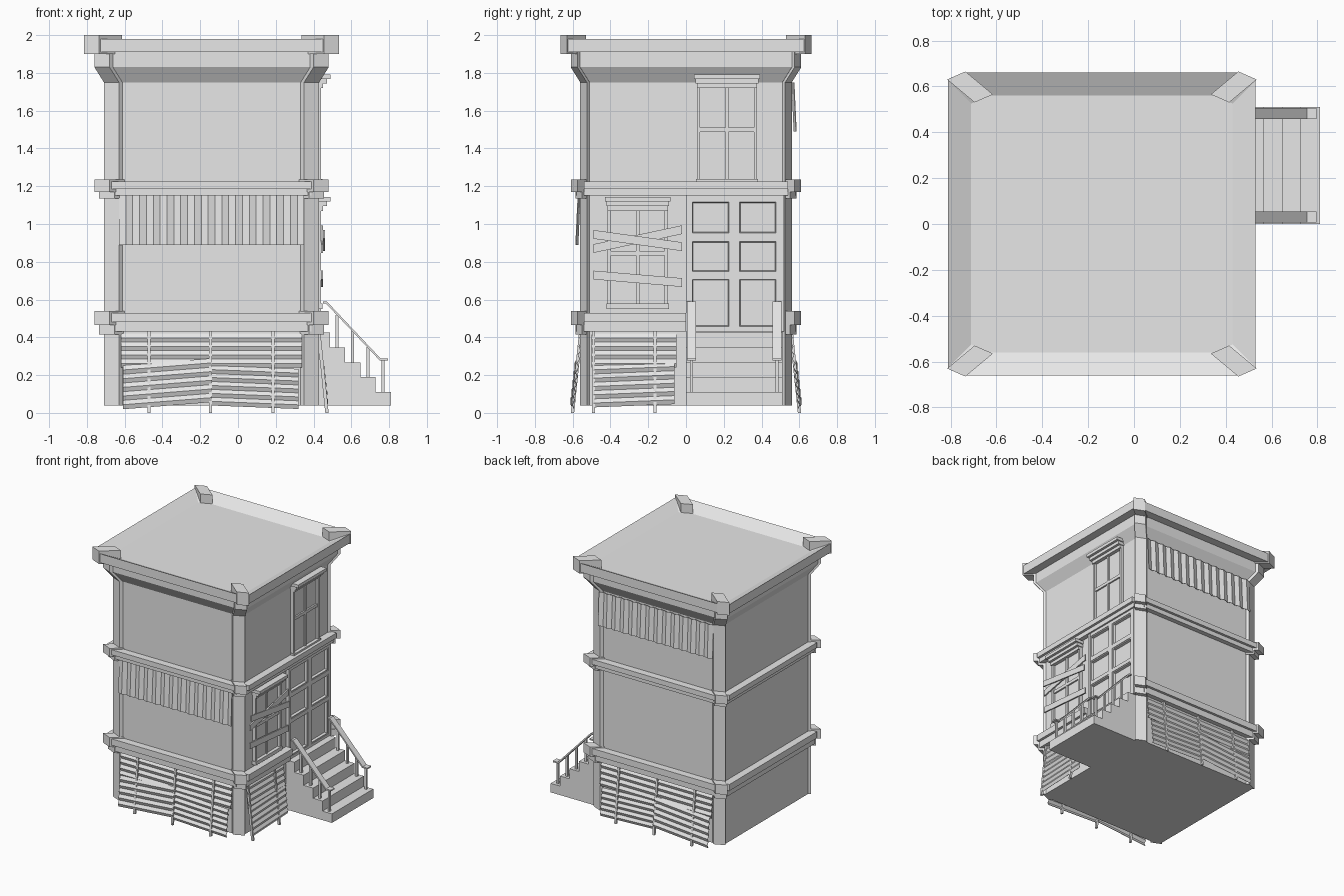
import bpy, bmesh
from mathutils import Vector

if "Cube" in bpy.data.objects:
    bpy.data.objects.remove(bpy.data.objects["Cube"], do_unlink=True)

GREY = bpy.data.materials.new("plain grey")
GREY.use_nodes = True
GREY.diffuse_color = (0.8, 0.8, 0.8, 1)
GREY.node_tree.nodes["Principled BSDF"].inputs["Base Color"].default_value = (0.8, 0.8, 0.8, 1)

CX, HX, HY = -0.14, 0.57, 0.56      # tower centre and half sizes
CHX, CHY = 0.08, 0.035              # corner chamfer
RIGHT_SIDE = "right"


def finish(name, bm):
    bmesh.ops.recalc_face_normals(bm, faces=bm.faces)
    mesh = bpy.data.meshes.new(name)
    bm.to_mesh(mesh)
    bm.free()
    mesh.materials.append(GREY)
    obj = bpy.data.objects.new(name, mesh)
    bpy.context.collection.objects.link(obj)
    return obj


def loft(name, rings):
    """Skin a stack of closed outlines and cap both ends."""
    bm = bmesh.new()
    loops = [[bm.verts.new(p) for p in ring] for ring in rings]
    n = len(loops[0])
    for a, b in zip(loops, loops[1:]):
        for i in range(n):
            j = (i + 1) % n
            bm.faces.new((a[i], a[j], b[j], b[i]))
    bm.faces.new(loops[0])
    bm.faces.new(loops[-1])
    return finish(name, bm)


def at(side, u, z, out):
    """Point on a wall: u along it, out measured away from it."""
    if side == "front":
        return Vector((u, -HY - out, z))
    if side == "back":
        return Vector((u, HY + out, z))
    if side == "left":
        return Vector((CX - HX - out, u, z))
    return Vector((CX + HX + out, u, z))


def plate(name, side, pts, o0, o1):
    return loft(name, [[at(side, u, z, o) for u, z in pts] for o in (o0, o1)])


def block(name, side, u0, u1, z0, z1, o0, o1):
    return plate(name, side, [(u0, z0), (u1, z0), (u1, z1), (u0, z1)], o0, o1)


def octagon(d, z):
    x, y = HX + d, HY + d
    q = [(x, y - CHY), (x - CHX, y)]
    pts = q + [(-a, b) for a, b in reversed(q)]
    pts += [(-a, -b) for a, b in pts]
    return [(CX + a, b, z) for a, b in pts]


def corners(name, levels):
    """Diagonal corner pieces, one on each corner."""
    for sx in (-1, 1):
        for sy in (-1, 1):
            rings = []
            for d, z in levels:
                x, y = HX + d, HY + d
                pts = [(x, y - CHY), (x - CHX, y),
                       (x - CHX - 0.12, y - 0.1), (x - 0.12, y - CHY - 0.1)]
                rings.append([(CX + sx * a, sy * b, z) for a, b in pts])
            loft(name, rings)


def sheet(name, side, u0, u1, z0, z1, nu, nz, tilt, out):
    """Thin corrugated sheet; out(i, j, z) gives its relief."""
    bm = bmesh.new()
    grid = []
    for j in range(nz + 1):
        row = []
        for i in range(nu + 1):
            u = u0 + (u1 - u0) * i / nu
            z = z0 + (z1 - z0) * j / nz
            row.append(bm.verts.new(at(side, u, z + tilt * (u - u0), out(i, j, z))))
        grid.append(row)
    for a, b in zip(grid, grid[1:]):
        for i in range(nu):
            bm.faces.new((a[i], a[i + 1], b[i + 1], b[i]))
    obj = finish(name, bm)
    mod = obj.modifiers.new("thickness", "SOLIDIFY")
    mod.thickness = 0.004
    mod.offset = 0


# Tower walls, flared cornice and dished roof
loft("tower_body", [octagon(d, z) for d, z in (
    (-0.015, 0.04), (-0.015, 1.75), (0.035, 1.83), (0.035, 1.91),
    (0.1, 1.91), (0.1, 1.98), (0, 1.93))])
corners("corner_pilaster", [(0, 0.04), (0, 1.75)])
corners("cornice_corner", [(0, 1.75), (0.05, 1.83), (0.05, 1.91)])
corners("roof_corner", [(0.105, 1.9), (0.105, 2.0)])

# Two stepped floor bands with corner blocks
for z, low, high, split in ((0.43, 0.05, 0.1, True), (1.15, 0.035, 0.075, False)):
    for side in ("front", "back", "left", RIGHT_SIDE):
        half = HX - 0.04 if side in ("front", "back") else HY - 0.02
        mid = CX if side in ("front", "back") else 0
        end = 0 if split and side == RIGHT_SIDE else mid + half
        block("band_lower_step", side, mid - half, end, z, z + low, -0.05, 0.022)
        block("band_upper_step", side, mid - half, end, z + low, z + high, -0.05, 0.042)
    corners("band_corner_lower", [(0.025, z - 0.015), (0.025, z + low - 0.015)])
    corners("band_corner_upper", [(0.05, z + low - 0.015), (0.05, z + high + 0.01)])


# Corrugated awnings
def awning_relief(i, j, z):
    return 0.012 * (i % 2) + 0.012 * (1 - j)


for side, top in (("front", 1.15), ("back", 1.75)):
    sheet("awning", side, -0.63, 0.35, top - 0.26, top, 27, 1, 0, awning_relief)


# Leaning corrugated skirting and its stakes
def skirting(side, u0, u1, z0, z1, tilt, gap):
    def relief(i, j, z):
        return 0.045 * (0.42 - z) / 0.42 - 0.012 + gap + 0.012 * (j % 2)
    rows = 2 * round((z1 - z0) / 0.045)
    sheet("skirting_sheet", side, u0, u1, z0, z1, 1, rows, tilt, relief)


def stake(side, u):
    w = 0.008
    rings = []
    for z, o in ((0, 0.032), (0.43, -0.012)):
        rings.append([at(side, u + a, z, o + b)
                      for a, b in ((-w, 0), (w, 0), (w, 0.018), (-w, 0.018))])
    loft("skirting_stake", rings)


for side in ("front", "back"):
    skirting(side, -0.62, 0.34, 0.24, 0.42, 0, 0)
    skirting(side, -0.61, -0.14, 0.02, 0.25, 0.08, 0.008)
    skirting(side, -0.14, 0.32, 0.04, 0.25, -0.04, 0.004)
    for u in (-0.47, -0.145, 0.185):
        stake(side, u)
skirting(RIGHT_SIDE, -0.5, -0.05, 0.24, 0.42, 0, 0)
skirting(RIGHT_SIDE, -0.49, -0.06, 0.03, 0.25, 0.04, 0.006)
for u in (-0.49, -0.165):
    stake(RIGHT_SIDE, u)

# Double door: frame bars around six recessed panels
columns = ((0.025, 0.235), (0.275, 0.485))
rows = ((0.45, 0.715), (0.74, 0.915), (0.945, 1.125))
for u0, u1 in ((0, 0.025), (0.235, 0.275), (0.485, 0.52)):
    block("door_stile", RIGHT_SIDE, u0, u1, 0.43, 1.15, -0.03, 0.01)
for z0, z1 in ((0.43, 0.45), (0.715, 0.74), (0.915, 0.945), (1.125, 1.15)):
    block("door_rail", RIGHT_SIDE, 0.01, 0.51, z0, z1, -0.03, 0.009)
for u0, u1 in columns:
    for z0, z1 in rows:
        panel = block("door_panel", RIGHT_SIDE, u0, u1, z0, z1, -0.03, 0.005)
        bm = bmesh.new()
        bm.from_mesh(panel.data)
        front = [f for f in bm.faces if f.normal.x > 0.9]
        bmesh.ops.inset_region(bm, faces=front, thickness=0.012, depth=0)
        bmesh.ops.inset_region(bm, faces=front, thickness=0.006, depth=-0.018)
        bm.to_mesh(panel.data)
        bm.free()


# Sash windows with stepped headers
def window(mid, z0, z1):
    h = 0.16
    for s in (-1, 1):
        a, b = sorted((mid + s * h, mid + s * (h - 0.018)))
        block("window_jamb", RIGHT_SIDE, a, b, z0, z1, -0.03, 0.01)
    block("window_pane", RIGHT_SIDE, mid - h, mid + h, z0, z1, -0.03, -0.008)
    block("window_mullion", RIGHT_SIDE, mid - 0.009, mid + 0.009, z0, z1, -0.03, 0.002)
    zm = (z0 + z1) / 2
    block("window_rail", RIGHT_SIDE, mid - h, mid + h, zm - 0.012, zm + 0.012, -0.03, 0.004)
    block("window_sill", RIGHT_SIDE, mid - h - 0.005, mid + h + 0.005, z0, z0 + 0.028, -0.03, 0.018)
    for k, (grow, out) in enumerate(((0, 0.02), (0.006, 0.04), (0.014, 0.06))):
        z = z1 - 0.07 + k * 0.024
        block("window_header", RIGHT_SIDE, mid - h - grow, mid + h + grow, z, z + 0.024, -0.03, out)


window(-0.255, 0.55, 1.14)
window(0.217, 1.21, 1.79)

# Boards nailed over the lower window
for za, zb, o in ((0.87, 0.97, 0.01), (0.945, 0.88, 0.02), (0.73, 0.69, 0.01)):
    plate("window_board", RIGHT_SIDE, [(-0.49, za - 0.023), (-0.02, zb - 0.023),
          (-0.02, zb + 0.023), (-0.49, za + 0.023)], o, o + 0.01)

# Stairs
profile = [(0.38, 0.04), (0.81, 0.04)]
for k in range(5):
    x, z = 0.81 - 0.081 * k, 0.11 + 0.079 * k
    profile += [(x, z), (max(x - 0.081, 0.38), z)]
profile.append((0.38, profile[-1][1]))
loft("stairs", [[(x, y, z) for x, z in profile] for y in (0, 0.51)])

# Handrails with thin balusters
for y in (0.03, 0.482):
    rail = [(0.45, 0.59), (0.47, 0.59), (0.755, 0.288), (0.795, 0.288),
            (0.795, 0.278), (0.75, 0.278), (0.465, 0.58), (0.45, 0.58)]
    loft("handrail", [[(x, y + s, z) for x, z in rail] for s in (-0.024, 0.024)])
    for k in range(4):
        x = 0.768 - 0.081 * k
        top = 0.28 if k == 0 else 0.583 - (x - 0.465) * 1.06
        foot = 0.1 + 0.079 * k
        w = 0.008
        loft("baluster", [[(x + a, y + b, z) for a, b in ((-w, -w), (w, -w), (w, w), (-w, w))]
                          for z in (foot, top)])
